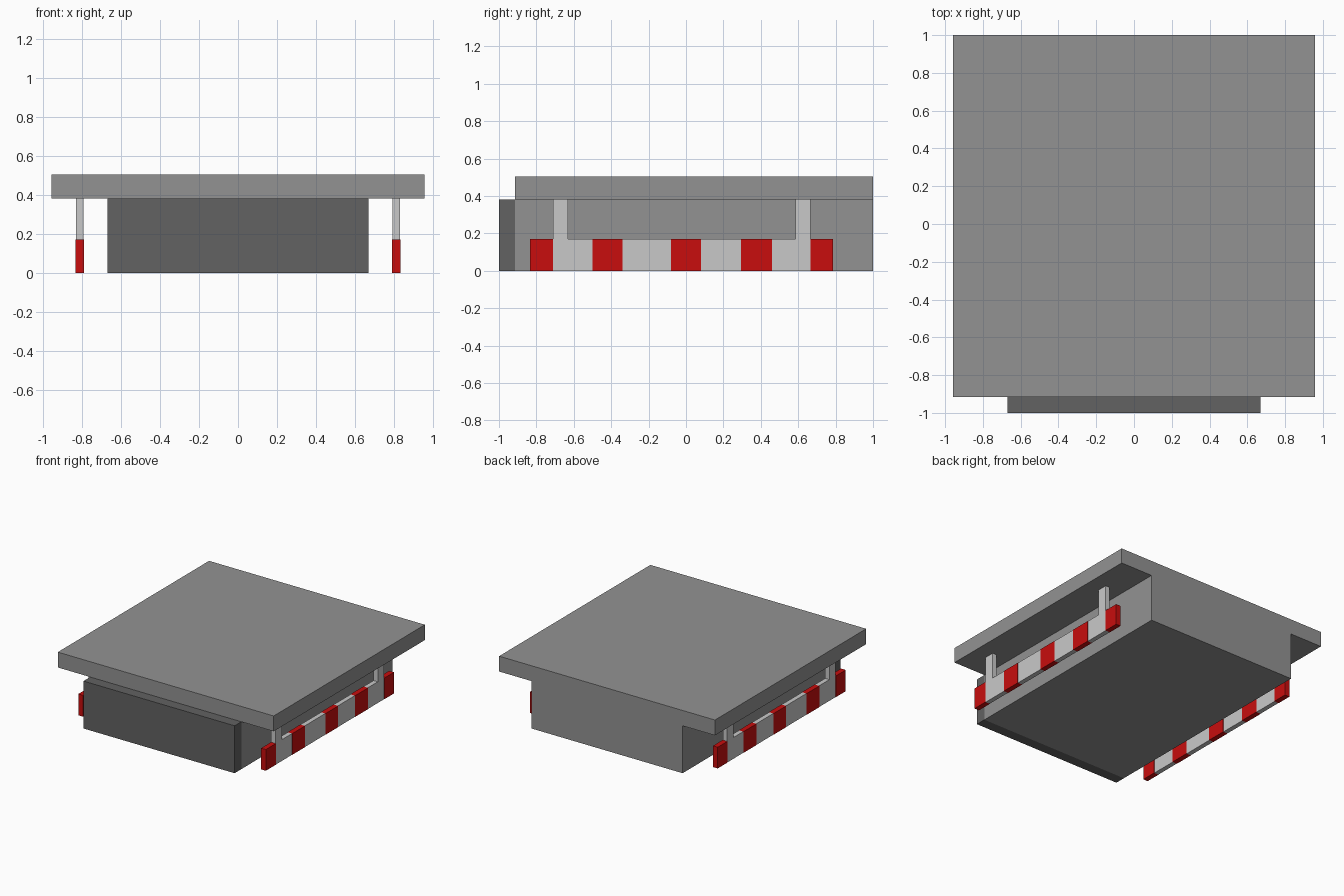
import bpy

if "Cube" in bpy.data.objects:
    bpy.data.objects.remove(bpy.data.objects["Cube"])


def material(name, rgb):
    m = bpy.data.materials.new(name)
    m.diffuse_color = (*rgb, 1)
    m.use_nodes = True
    m.node_tree.nodes["Principled BSDF"].inputs["Base Color"].default_value = m.diffuse_color
    return m


GREY = material("concrete grey", (0.29, 0.29, 0.29))
DARK = material("dark grey", (0.122, 0.122, 0.122))
WHITE = material("off white", (0.584, 0.584, 0.584))
RED = material("warning red", (0.578, 0.004, 0.004))


def box(name, mat, x, y, z):
    """Box spanning the given (low, high) ranges."""
    corners = [(a, b, c) for a in x for b in y for c in z]
    faces = [(0, 1, 3, 2), (4, 6, 7, 5), (0, 4, 5, 1),
             (2, 3, 7, 6), (0, 2, 6, 4), (1, 5, 7, 3)]
    mesh = bpy.data.meshes.new(name)
    mesh.from_pydata(corners, [], faces)
    mesh.materials.append(mat)
    ob = bpy.data.objects.new(name, mesh)
    bpy.context.collection.objects.link(ob)
    return ob


# Main block, overhanging top slab and dark front plate
box("base_block", GREY, (-0.67, 0.67), (-0.915, 1), (0, 0.38))
box("top_slab", GREY, (-0.957, 0.957), (-0.915, 1), (0.38, 0.503))
box("front_plate", DARK, (-0.67, 0.67), (-1, -0.915), (0, 0.38))

# Striped guard rail hung from the slab on each side
edges = [-0.835, -0.71, -0.5, -0.34, -0.08, 0.08, 0.295, 0.46, 0.665, 0.787]
for side, cx in (("left", -0.811), ("right", 0.811)):
    for i, (a, b) in enumerate(zip(edges, edges[1:])):
        red = i % 2 == 0
        half = 0.021 if red else 0.019
        box(f"{side}_rail_{'red' if red else 'white'}_{i}", RED if red else WHITE,
            (cx - half, cx + half), (a, b), (0, 0.17))
    for name, a, b in (("front", -0.71, -0.63), ("back", 0.585, 0.665)):
        box(f"{side}_{name}_hanger", WHITE, (cx - 0.019, cx + 0.019), (a, b), (0.17, 0.38))
